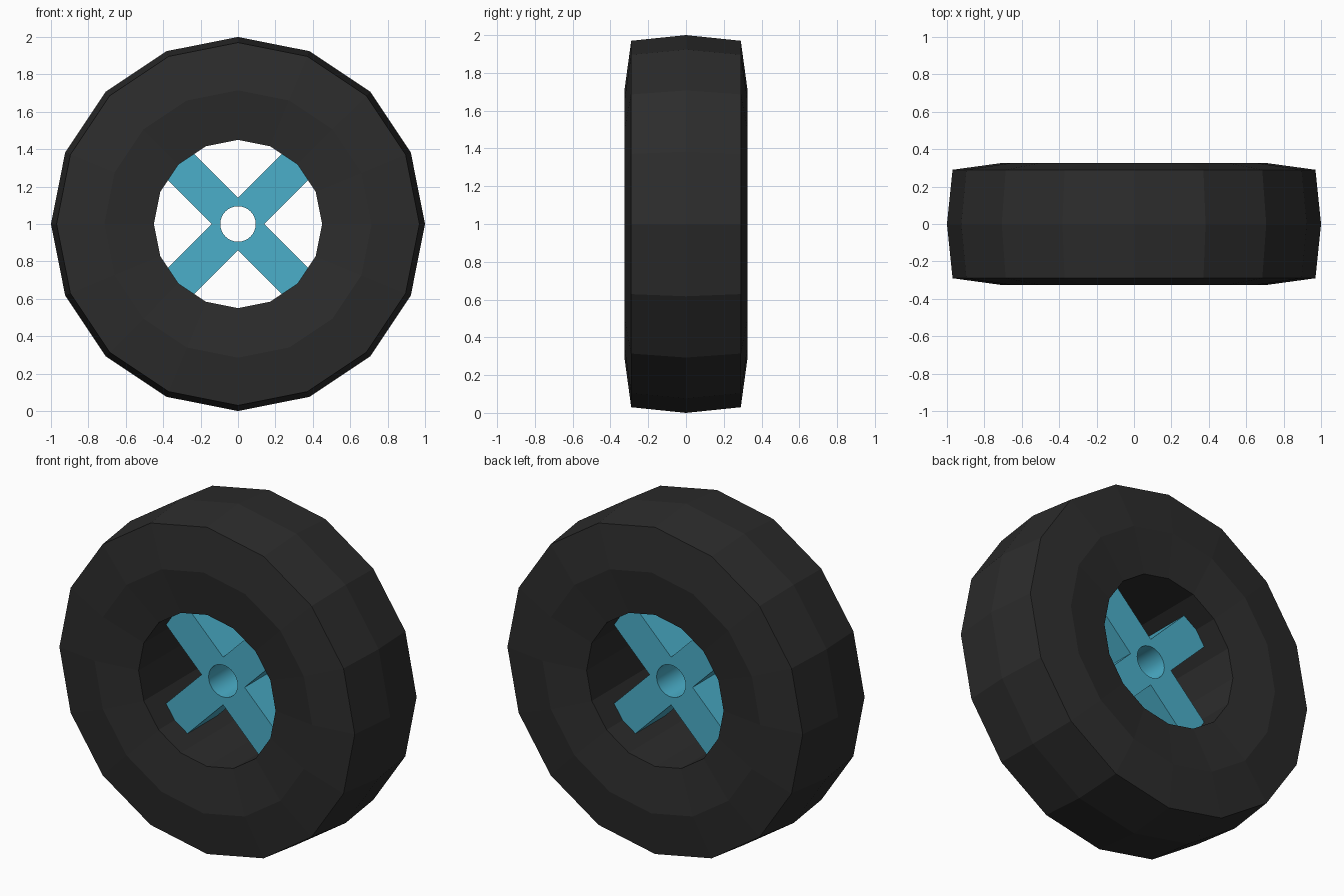
import bpy, bmesh, math

if "Cube" in bpy.data.objects:
    bpy.data.objects.remove(bpy.data.objects["Cube"])


def material(name, color):
    m = bpy.data.materials.new(name)
    m.diffuse_color = (*color, 1)
    m.use_nodes = True
    m.node_tree.nodes["Principled BSDF"].inputs["Base Color"].default_value = m.diffuse_color
    return m


SIDES = 16
CENTER_Z = 1.0

# Tire: closed (radius, y) profile spun around the axle
profile = [(0.45, 0.29), (0.715, 0.325), (0.97, 0.29), (1.0, 0.0),
           (0.97, -0.29), (0.715, -0.325), (0.45, -0.29)]
bm = bmesh.new()
rings = []
for i in range(SIDES):
    a = 2 * math.pi * i / SIDES
    rings.append([bm.verts.new((r * math.cos(a), y, CENTER_Z + r * math.sin(a)))
                  for r, y in profile])
n = len(profile)
for i in range(SIDES):
    a, b = rings[i], rings[(i + 1) % SIDES]
    for j in range(n):
        k = (j + 1) % n
        bm.faces.new((a[j], a[k], b[k], b[j]))
bmesh.ops.recalc_face_normals(bm, faces=bm.faces)
mesh = bpy.data.meshes.new("tire")
bm.to_mesh(mesh)
bm.free()
tire = bpy.data.objects.new("tire", mesh)
bpy.context.collection.objects.link(tire)
mesh.materials.append(material("rubber", (0.025, 0.025, 0.025)))

# Spokes: diagonal cross outline with a round axle hole, extruded along y
HALF = 0.1
arm = [(HALF, -HALF), (0.43, -HALF), (0.45, 0.0), (0.43, HALF)]
outline = []
for q in range(4):
    a = math.radians(45 + 90 * q)
    outline += [(x * math.cos(a) - y * math.sin(a), x * math.sin(a) + y * math.cos(a))
                for x, y in arm]
hole = [(0.095 * math.cos(2 * math.pi * i / 32), 0.095 * math.sin(2 * math.pi * i / 32))
        for i in range(32)]

curve = bpy.data.curves.new("spokes", 'CURVE')
curve.dimensions = '2D'
curve.fill_mode = 'BOTH'
curve.extrude = 0.14
for pts in (outline, hole):
    s = curve.splines.new('POLY')
    s.points.add(len(pts) - 1)
    for p, (x, y) in zip(s.points, pts):
        p.co = (x, y, 0, 1)
    s.use_cyclic_u = True
spokes = bpy.data.objects.new("spokes", curve)
bpy.context.collection.objects.link(spokes)
spokes.location.z = CENTER_Z
spokes.rotation_euler.x = math.pi / 2
bpy.ops.object.select_all(action='DESELECT')
bpy.context.view_layer.objects.active = spokes
spokes.select_set(True)
bpy.ops.object.convert(target='MESH')
spokes = bpy.context.object

# Weld the caps to the sides
bm = bmesh.new()
bm.from_mesh(spokes.data)
bmesh.ops.remove_doubles(bm, verts=bm.verts, dist=1e-4)
bmesh.ops.recalc_face_normals(bm, faces=bm.faces)
bm.to_mesh(spokes.data)
bm.free()
spokes.data.materials.clear()
spokes.data.materials.append(material("blue_metal", (0.07, 0.43, 0.59)))
bpy.ops.object.shade_smooth_by_angle(angle=math.radians(20))
